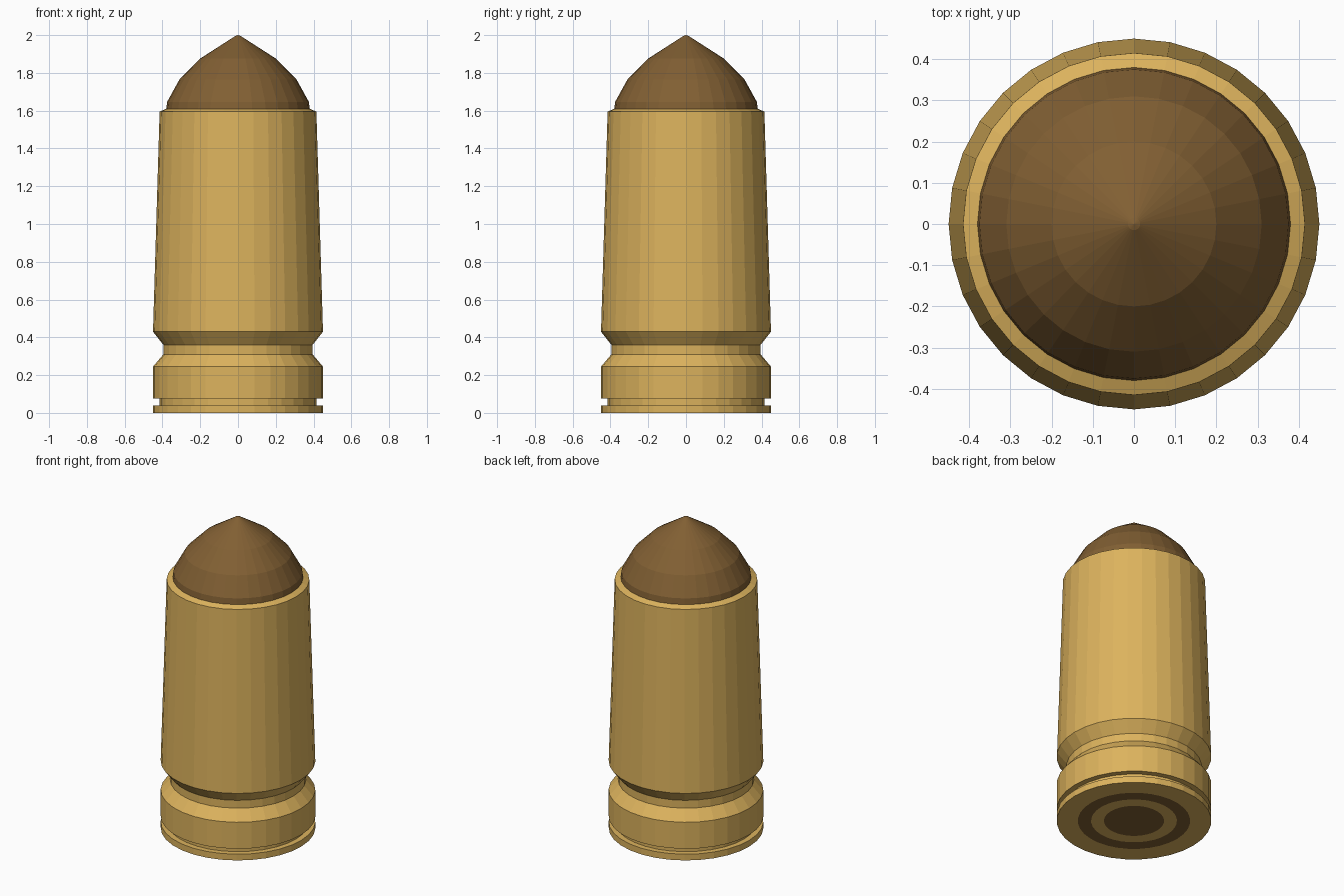
import bpy, bmesh, math

if "Cube" in bpy.data.objects:
    bpy.data.objects.remove(bpy.data.objects["Cube"])

SIDES = 32


def material(name, color):
    m = bpy.data.materials.new(name)
    m.diffuse_color = color
    m.use_nodes = True
    m.node_tree.nodes["Principled BSDF"].inputs["Base Color"].default_value = m.diffuse_color
    return m


brass = material("brass", (0.72, 0.45, 0.11, 1))
copper = material("copper", (0.22, 0.115, 0.033, 1))


def lathe(name, profile, mats, bands=()):
    """Revolve (radius, z) points about z; radius 0 closes at a pole.
    Bands listed in `bands` use the second material."""
    bm = bmesh.new()
    rings = []
    for r, z in profile:
        if r == 0:
            rings.append([bm.verts.new((0, 0, z))])
        else:
            rings.append([bm.verts.new((r * math.cos(2 * math.pi * i / SIDES),
                                        r * math.sin(2 * math.pi * i / SIDES), z))
                          for i in range(SIDES)])
    for b, (lo, hi) in enumerate(zip(rings, rings[1:])):
        for i in range(SIDES):
            j = (i + 1) % SIDES
            if len(lo) == 1:
                f = bm.faces.new((lo[0], hi[j], hi[i]))
            elif len(hi) == 1:
                f = bm.faces.new((lo[i], lo[j], hi[0]))
            else:
                f = bm.faces.new((lo[i], lo[j], hi[j], hi[i]))
            f.material_index = 1 if b in bands else 0
    me = bpy.data.meshes.new(name)
    bm.to_mesh(me)
    bm.free()
    for m in mats:
        me.materials.append(m)
    ob = bpy.data.objects.new(name, me)
    bpy.context.collection.objects.link(ob)
    return ob


# Casing: primer rings on the base, rim, extractor groove, tapered body, lip
lathe("casing", [
    (0, 0), (0.175, 0), (0.25, 0), (0.327, 0), (0.45, 0),
    (0.45, 0.04), (0.415, 0.04), (0.415, 0.075), (0.45, 0.075),
    (0.45, 0.245), (0.395, 0.31), (0.395, 0.36), (0.45, 0.43),
    (0.415, 1.595), (0.38, 1.61),
], [brass, copper], bands=(0, 2))

# Bullet tip
lathe("bullet", [
    (0.38, 1.61), (0.375, 1.647), (0.31, 1.765),
    (0.2, 1.876), (0.015, 1.995), (0, 2.0),
], [copper])
